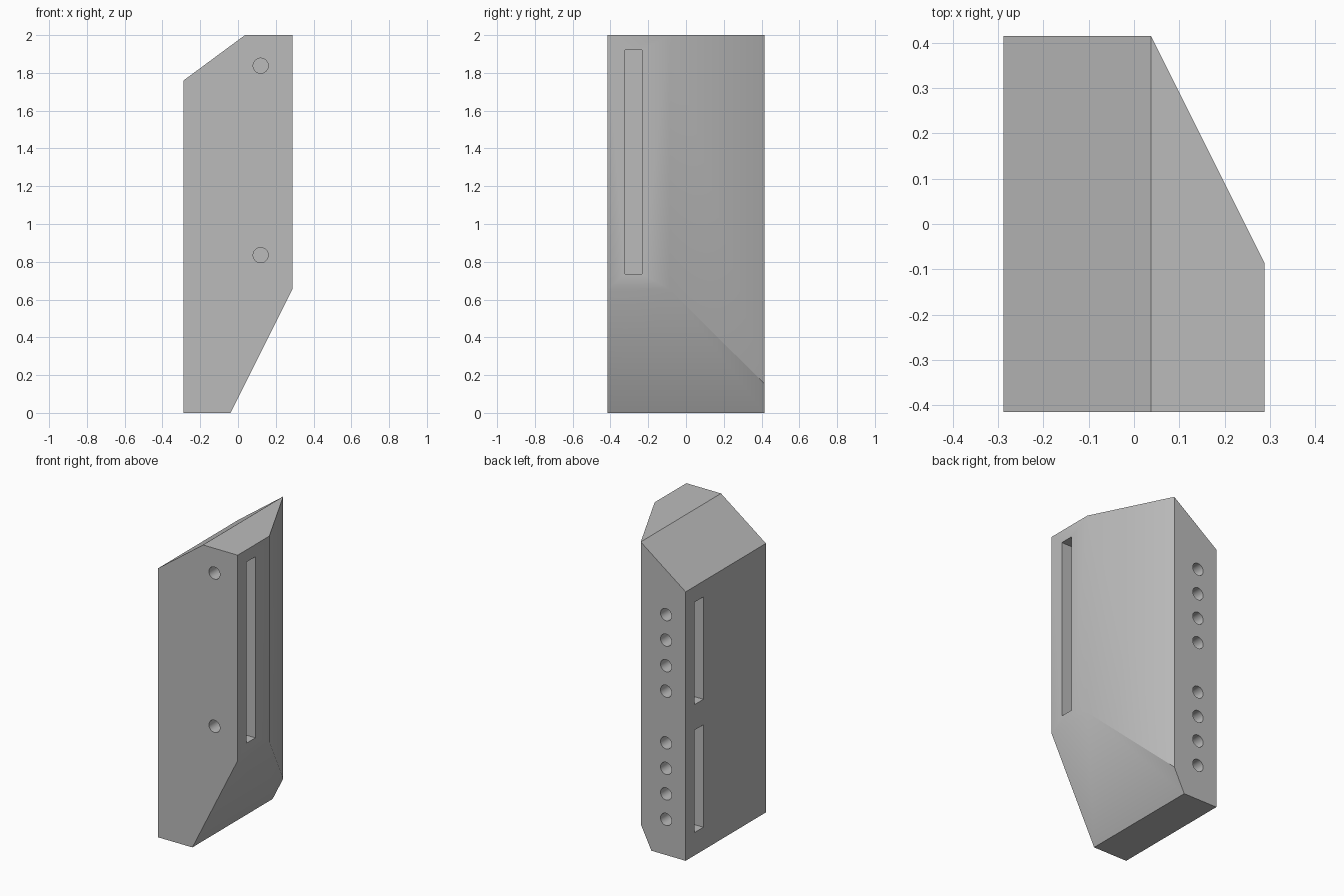
import bpy
import bmesh
import math
from mathutils import Vector, Matrix

cube = bpy.data.objects.get("Cube")
if cube:
    bpy.data.objects.remove(cube, do_unlink=True)

HALF_DEPTH = 0.415
SIDE = 0.288

grey = bpy.data.materials.new("plain grey")
grey.use_nodes = True
grey.diffuse_color = (0.5, 0.5, 0.5, 1)
grey.node_tree.nodes["Principled BSDF"].inputs["Base Color"].default_value = (0.5, 0.5, 0.5, 1)


def add_object(name, bm):
    bmesh.ops.recalc_face_normals(bm, faces=bm.faces)
    mesh = bpy.data.meshes.new(name)
    bm.to_mesh(mesh)
    bm.free()
    mesh.materials.append(grey)
    obj = bpy.data.objects.new(name, mesh)
    bpy.context.collection.objects.link(obj)
    return obj


def cut_box(bm, low, high):
    low, high = Vector(low), Vector(high)
    bmesh.ops.create_cube(bm, size=1, matrix=Matrix.Translation((low + high) / 2)
                          @ Matrix.Diagonal((*(high - low), 1)))


def cut_hole(bm, x, y, z, length):
    bmesh.ops.create_cone(bm, cap_ends=True, segments=32, radius1=0.04, radius2=0.04, depth=length,
                          matrix=Matrix.Translation((x, y, z)) @ Matrix.Rotation(math.pi / 2, 4, 'X'))


# Body: front outline pushed through the depth
outline = [(-SIDE, 0), (-0.04, 0), (SIDE, 0.655), (SIDE, 2), (0.037, 2), (-SIDE, 1.76)]
bm = bmesh.new()
front = bm.faces.new([bm.verts.new((x, -HALF_DEPTH, z)) for x, z in outline])
new = bmesh.ops.extrude_face_region(bm, geom=[front])["geom"]
bmesh.ops.translate(bm, vec=(0, 2 * HALF_DEPTH, 0),
                    verts=[v for v in new if isinstance(v, bmesh.types.BMVert)])
if front.is_valid and len(bm.faces) < 8:
    bm.faces.new([v for v in front.verts][::-1])

# Tall bevel on the back left corner
geom = bm.verts[:] + bm.edges[:] + bm.faces[:]
bmesh.ops.bisect_plane(bm, geom=geom, plane_co=(0.037, HALF_DEPTH, 0),
                       plane_no=(2, 1, 0), clear_outer=True)
bmesh.ops.holes_fill(bm, edges=[e for e in bm.edges if e.is_boundary])
body = add_object("block_body", bm)

# Nut slots in both sides
slots = bmesh.new()
cut_box(slots, (0.037, -0.322, 0.735), (0.4, -0.232, 1.92))
for bottom in (0.15, 0.987):
    cut_box(slots, (-0.4, 0.232, bottom), (-0.063, 0.325, bottom + 0.67))

# Bolt holes in the front and the back
holes = bmesh.new()
for z in (0.835, 1.838):
    cut_hole(holes, 0.12, -HALF_DEPTH, z, 0.5)
for start in (0.233, 1.072):
    for i in range(4):
        cut_hole(holes, -0.146, HALF_DEPTH, start + i * 0.167, 0.5)

for name, cutter_mesh in (("slot_cutter", slots), ("hole_cutter", holes)):
    cutter = add_object(name, cutter_mesh)
    cutter.hide_render = True
    mod = body.modifiers.new(name, 'BOOLEAN')
    mod.operation = 'DIFFERENCE'
    mod.solver = 'EXACT'
    mod.object = cutter
    bpy.context.view_layer.objects.active = body
    with bpy.context.temp_override(object=body, active_object=body):
        bpy.ops.object.modifier_apply(modifier=name)
    bpy.data.objects.remove(cutter, do_unlink=True)

# Smooth shading with sharp corners kept
bpy.ops.object.select_all(action='DESELECT')
body.select_set(True)
bpy.context.view_layer.objects.active = body
bpy.ops.object.shade_smooth_by_angle(angle=math.radians(30))
